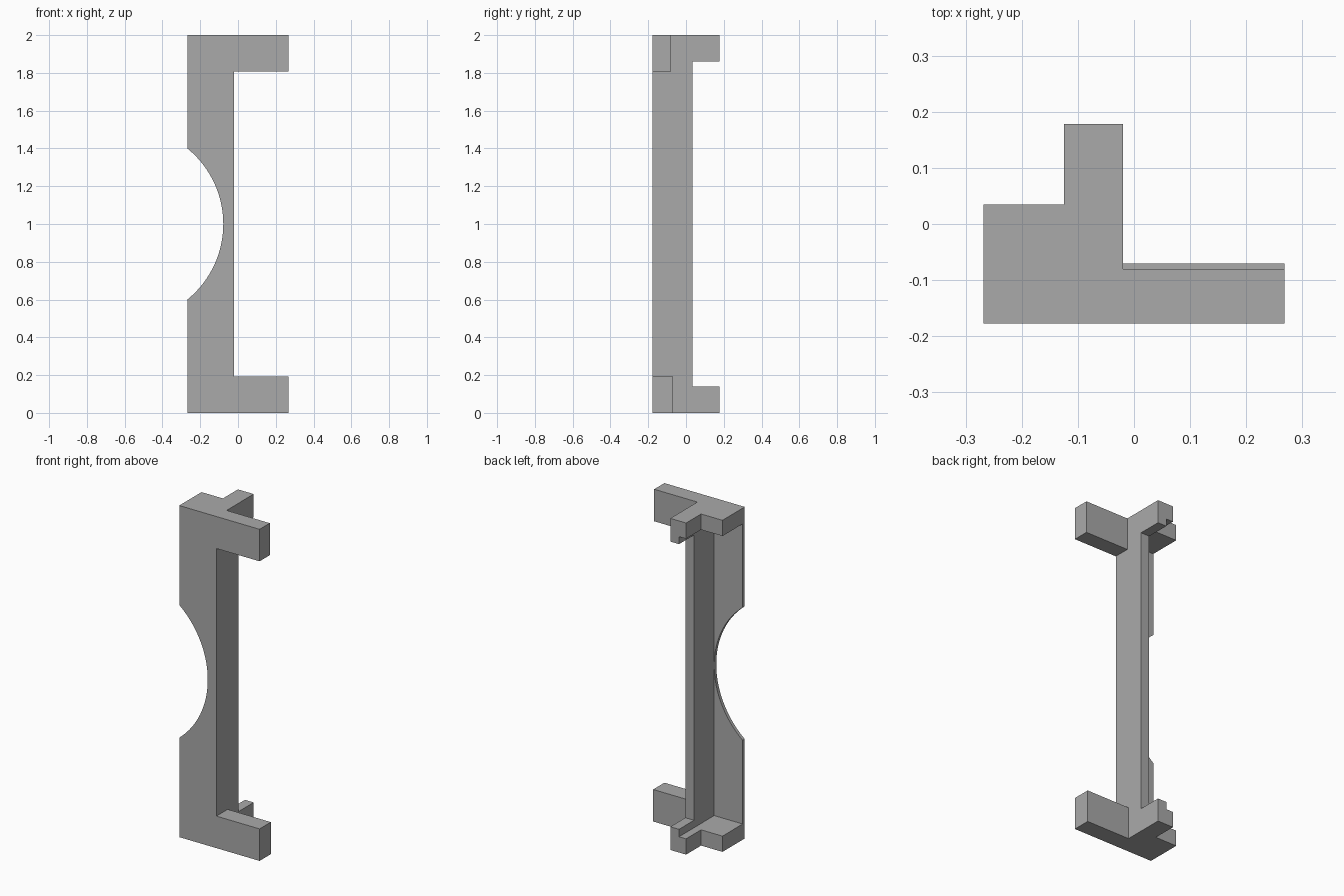
import bpy, bmesh, math

cube = bpy.data.objects.get("Cube")
if cube:
    bpy.data.objects.remove(cube, do_unlink=True)

GREY = (0.40, 0.40, 0.40, 1.0)
mat = bpy.data.materials.new("plain grey")
mat.use_nodes = True
mat.diffuse_color = GREY
mat.node_tree.nodes["Principled BSDF"].inputs["Base Color"].default_value = GREY

# Main planes of the bracket
LEFT, RIGHT = -0.268, 0.268
FRONT, BACK = -0.177, 0.178
WALL_IN, WALL_OUT = -0.078, -0.02
BODY_BACK = 0.035
PLATE_BACK = FRONT + 0.02
HEIGHT = 2.0


def extrude_profile(name, points, y0, y1):
    """Extrude an outline in x and z from y0 to y1."""
    bm = bmesh.new()
    face = bm.faces.new([bm.verts.new((x, y0, z)) for x, z in points])
    new = bmesh.ops.extrude_face_region(bm, geom=[face])["geom"]
    verts = [v for v in new if isinstance(v, bmesh.types.BMVert)]
    bmesh.ops.translate(bm, verts=verts, vec=(0, y1 - y0, 0))
    bmesh.ops.recalc_face_normals(bm, faces=bm.faces)
    mesh = bpy.data.meshes.new(name)
    bm.to_mesh(mesh)
    bm.free()
    mesh.materials.append(mat)
    obj = bpy.data.objects.new(name, mesh)
    bpy.context.collection.objects.link(obj)
    return obj


def box(name, x0, x1, y0, y1, z0, z1):
    return extrude_profile(name, [(x0, z0), (x1, z0), (x1, z1), (x0, z1)], y0, y1)


# Thin front plate with a round finger cutout in its outer edge
half_chord, depth = 0.4, WALL_IN - LEFT
radius = (half_chord ** 2 + depth ** 2) / (2 * depth)
centre_x = WALL_IN - radius
sweep = math.asin(half_chord / radius)
STEPS = 40
arc = []
for i in range(STEPS + 1):
    a = sweep - 2 * sweep * i / STEPS
    arc.append((centre_x + radius * math.cos(a), HEIGHT / 2 + radius * math.sin(a)))
outline = [(LEFT, 0), (WALL_OUT, 0), (WALL_OUT, HEIGHT), (LEFT, HEIGHT)] + arc
bracket = extrude_profile("corner_bracket", outline, FRONT, PLATE_BACK)

# Long side wall
parts = [box("side_wall", WALL_IN, WALL_OUT, FRONT, BODY_BACK, 0, HEIGHT)]

# Each end: cap block, stepped back lug and side arm
for end, top, arm_back in (("bottom", False, -0.07), ("top", True, -0.08)):
    def end_box(name, x0, x1, y0, y1, tall):
        z0, z1 = (HEIGHT - tall, HEIGHT) if top else (0, tall)
        return box(end + name, x0, x1, y0, y1, z0, z1)

    parts += [
        end_box("_cap", LEFT, WALL_OUT, FRONT, BODY_BACK, 0.095),
        end_box("_lug", -0.125, WALL_OUT, -0.05, BACK, 0.095),
        end_box("_lug_step", WALL_IN, WALL_OUT, -0.05, BACK, 0.14),
        end_box("_side_arm", WALL_IN, RIGHT, FRONT, arm_back, 0.193),
    ]

# Merge everything into one clean solid
for part in parts:
    mod = bracket.modifiers.new(part.name, "BOOLEAN")
    mod.operation = "UNION"
    mod.solver = "EXACT"
    mod.object = part
bpy.context.view_layer.update()
merged = bpy.data.meshes.new_from_object(
    bracket.evaluated_get(bpy.context.evaluated_depsgraph_get()))
bracket.modifiers.clear()
bracket.data = merged
for part in parts:
    bpy.data.objects.remove(part, do_unlink=True)

bm = bmesh.new()
bm.from_mesh(merged)
bmesh.ops.remove_doubles(bm, verts=bm.verts, dist=0.0001)
bmesh.ops.dissolve_limit(bm, angle_limit=math.radians(0.5),
                         verts=bm.verts, edges=bm.edges)
bm.to_mesh(merged)
bm.free()

# Smooth the cutout while the corners stay sharp
bpy.ops.object.select_all(action="DESELECT")
bracket.select_set(True)
bpy.context.view_layer.objects.active = bracket
bpy.ops.object.shade_smooth_by_angle(angle=math.radians(30))
